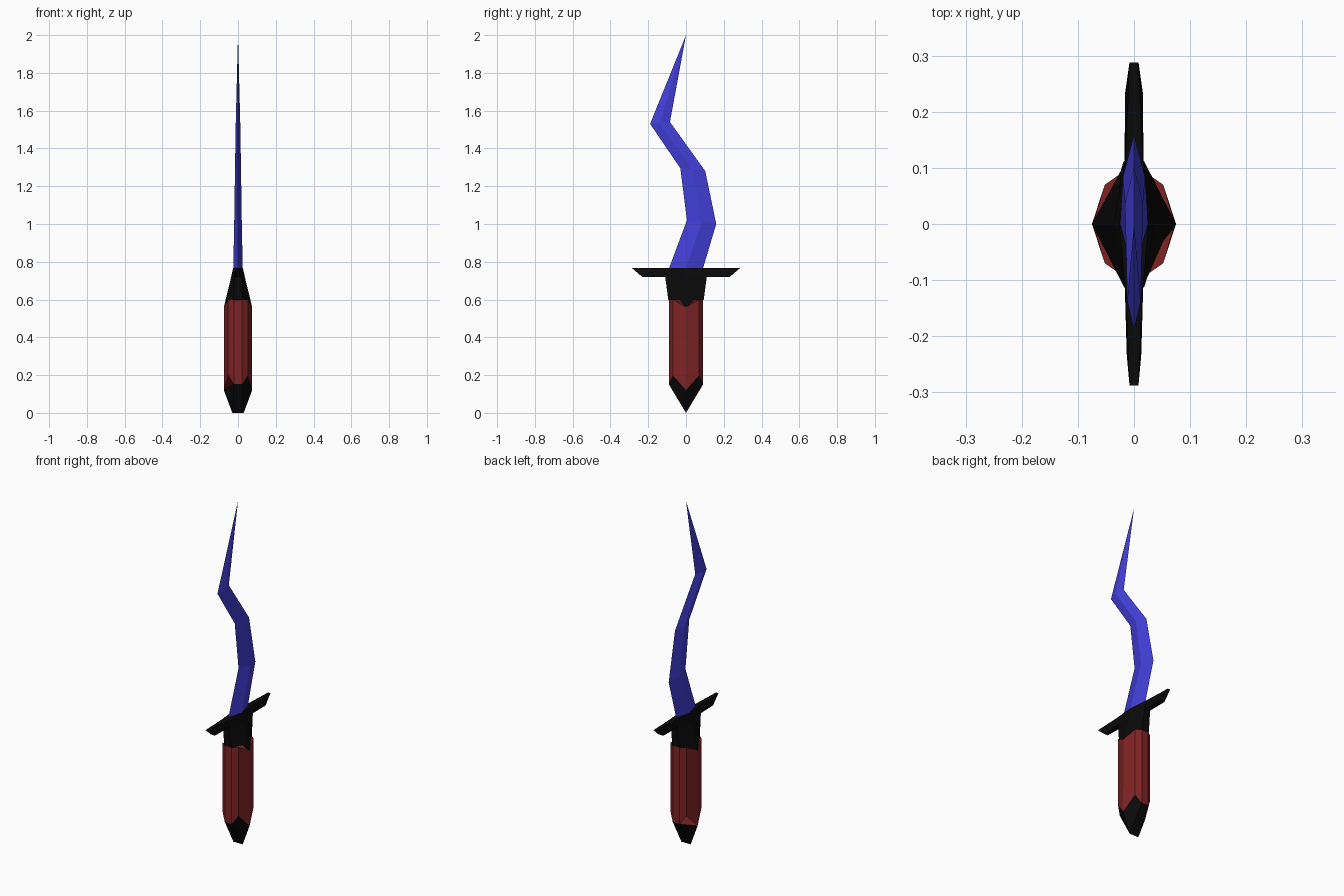
import bpy, bmesh

if "Cube" in bpy.data.objects:
    bpy.data.objects.remove(bpy.data.objects["Cube"])


def material(name, rgb):
    m = bpy.data.materials.new(name)
    m.diffuse_color = (*rgb, 1)
    m.use_nodes = True
    m.node_tree.nodes["Principled BSDF"].inputs["Base Color"].default_value = m.diffuse_color
    return m


BLUE = material("blade blue", (0.055, 0.05, 0.70))
RED = material("grip red", (0.21, 0.017, 0.018))
BLACK = material("guard black", (0.003, 0.003, 0.003))


def make_object(name, bm, mat):
    bmesh.ops.remove_doubles(bm, verts=bm.verts, dist=0.0005)
    bmesh.ops.recalc_face_normals(bm, faces=bm.faces)
    mesh = bpy.data.meshes.new(name)
    bm.to_mesh(mesh)
    bm.free()
    mesh.materials.append(mat)
    ob = bpy.data.objects.new(name, mesh)
    bpy.context.collection.objects.link(ob)
    return ob


def loft(name, rings, mat):
    """Skin closed rings of equal length and cap both ends."""
    bm = bmesh.new()
    loops = [[bm.verts.new(p) for p in ring] for ring in rings]
    n = len(loops[0])
    for a, b in zip(loops, loops[1:]):
        for i in range(n):
            j = (i + 1) % n
            bm.faces.new((a[i], a[j], b[j], b[i]))
    bm.faces.new(loops[0])
    bm.faces.new(loops[-1])
    return make_object(name, bm, mat)


def mirrored(side, corner, end):
    """Ten-sided ring from a side point, a corner and an end point."""
    def flip(p, sx, sy):
        return (p[0] * sx, p[1] * sy, p[2])
    return [side, corner, end, flip(end, -1, 1), flip(corner, -1, 1),
            flip(side, -1, 1), flip(corner, -1, -1), flip(end, -1, -1),
            flip(end, 1, -1), flip(corner, 1, -1)]


# Grip: ten-sided column with zigzag ends
grip_bottom = mirrored((0.075, 0, 0.12), (0.052, 0.07, 0.20), (0.022, 0.091, 0.152))
grip_top = mirrored((0.073, 0, 0.56), (0.052, 0.07, 0.60), (0.022, 0.091, 0.60))
loft("grip", [grip_bottom, grip_top], RED)

# Pommel: the zigzag ring drawn down to a short ridge
ridge = mirrored((0.03, 0, 0), (0.03, 0, 0), (0.03, 0, 0))
loft("pommel", [ridge, grip_bottom], BLACK)


# Collar: six-sided taper between grip and guard
def hexagon(side, end):
    (x, z), (ex, ey, ez) = side, end
    return [(x, 0, z), (ex, ey, ez), (-ex, ey, ez),
            (-x, 0, z), (-ex, -ey, ez), (ex, -ey, ez)]


loft("collar", [hexagon((0.075, 0.56), (0.024, 0.094, 0.60)),
                hexagon((0.036, 0.72), (0.019, 0.11, 0.72)),
                hexagon((0.026, 0.768), (0.016, 0.115, 0.768))], BLACK)

# Guard arms: bars with slanted, narrowed tips
for name, s, w in (("guard_arm_back", 1, 0.016), ("guard_arm_front", -1, 0.013)):
    rings = [[(-a, s * y0, 0.72), (a, s * y0, 0.72), (b, s * y1, 0.768), (-b, s * y1, 0.768)]
             for a, y0, b, y1 in ((0.017, 0.09, 0.016, 0.09), (w, 0.232, 0.008, 0.288))]
    loft(name, rings, BLACK)

# Blade: wavy diamond section; height and y of both edges, half thickness
stations = [(-0.09, 0.765, 0.09, 0.765, 0.025),
            (0.005, 1.02, 0.16, 1.00, 0.020),
            (-0.03, 1.295, 0.102, 1.28, 0.016),
            (-0.19, 1.53, -0.085, 1.54, 0.012),
            (0.0, 2.0, 0.0, 2.0, 0.0)]
blade = []
for y0, z0, y1, z1, t in stations:
    ym, zm = (y0 + y1) / 2, (z0 + z1) / 2
    blade.append([(0, y0, z0), (t, ym, zm), (0, y1, z1), (-t, ym, zm)])
loft("blade", blade, BLUE)
